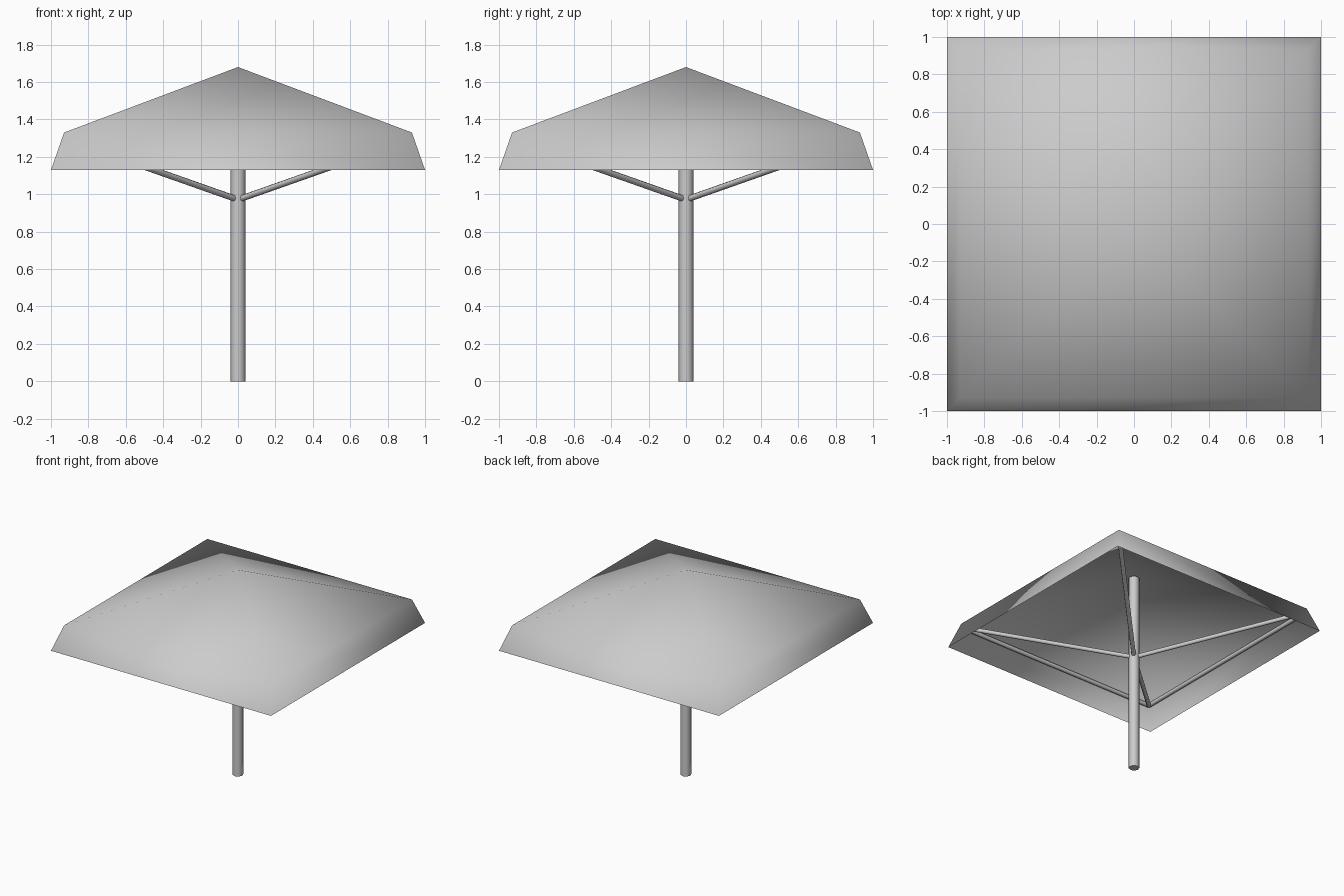
import bpy
import math
from mathutils import Vector

cube = bpy.data.objects.get("Cube")
if cube:
    bpy.data.objects.remove(cube, do_unlink=True)

grey = bpy.data.materials.new("plain grey")
grey.use_nodes = True
grey.diffuse_color = (0.6, 0.6, 0.6, 1)
grey.node_tree.nodes["Principled BSDF"].inputs["Base Color"].default_value = (0.6, 0.6, 0.6, 1)

CORNERS = [(-1, -1), (1, -1), (1, 1), (-1, 1)]
APEX, EAVE, RIM = 1.68, 1.33, 1.13
EAVE_HALF, FRAME_HALF, FRAME_Z = 0.93, 0.92, 1.295


def rod(name, start, end, radius, sides=8):
    """Round bar between two points."""
    a, b = Vector(start), Vector(end)
    bpy.ops.mesh.primitive_cylinder_add(
        vertices=sides, radius=radius, depth=(b - a).length, location=(a + b) / 2,
        rotation=(b - a).to_track_quat('Z', 'Y').to_euler())
    ob = bpy.context.object
    ob.name = name
    ob.data.materials.append(grey)
    bpy.ops.object.shade_smooth_by_angle(angle=math.radians(50))
    return ob


# Canopy: open pyramid roof with a flared valance, one smooth skin
verts = [(0, 0, APEX)]
verts += [(x * EAVE_HALF, y * EAVE_HALF, EAVE) for x, y in CORNERS]
verts += [(x, y, RIM) for x, y in CORNERS]
faces = []
for i in range(4):
    j = (i + 1) % 4
    faces.append((0, 1 + i, 1 + j))
    faces.append((1 + i, 5 + i, 5 + j, 1 + j))
mesh = bpy.data.meshes.new("canopy")
mesh.from_pydata(verts, [], faces)
mesh.materials.append(grey)
mesh.shade_smooth()
canopy = bpy.data.objects.new("canopy", mesh)
bpy.context.collection.objects.link(canopy)

# Centre pole reaching the peak
rod("pole", (0, 0, 0), (0, 0, 1.66), 0.04)

# Diagonal struts and the square frame under the eaves
for i, (x, y) in enumerate(CORNERS):
    nx, ny = CORNERS[(i + 1) % 4]
    corner = (x * FRAME_HALF, y * FRAME_HALF, FRAME_Z)
    rod(f"strut_{i + 1}", (x * 0.02, y * 0.02, 0.978), corner, 0.017)
    rod(f"frame_bar_{i + 1}", corner, (nx * FRAME_HALF, ny * FRAME_HALF, FRAME_Z), 0.017)
